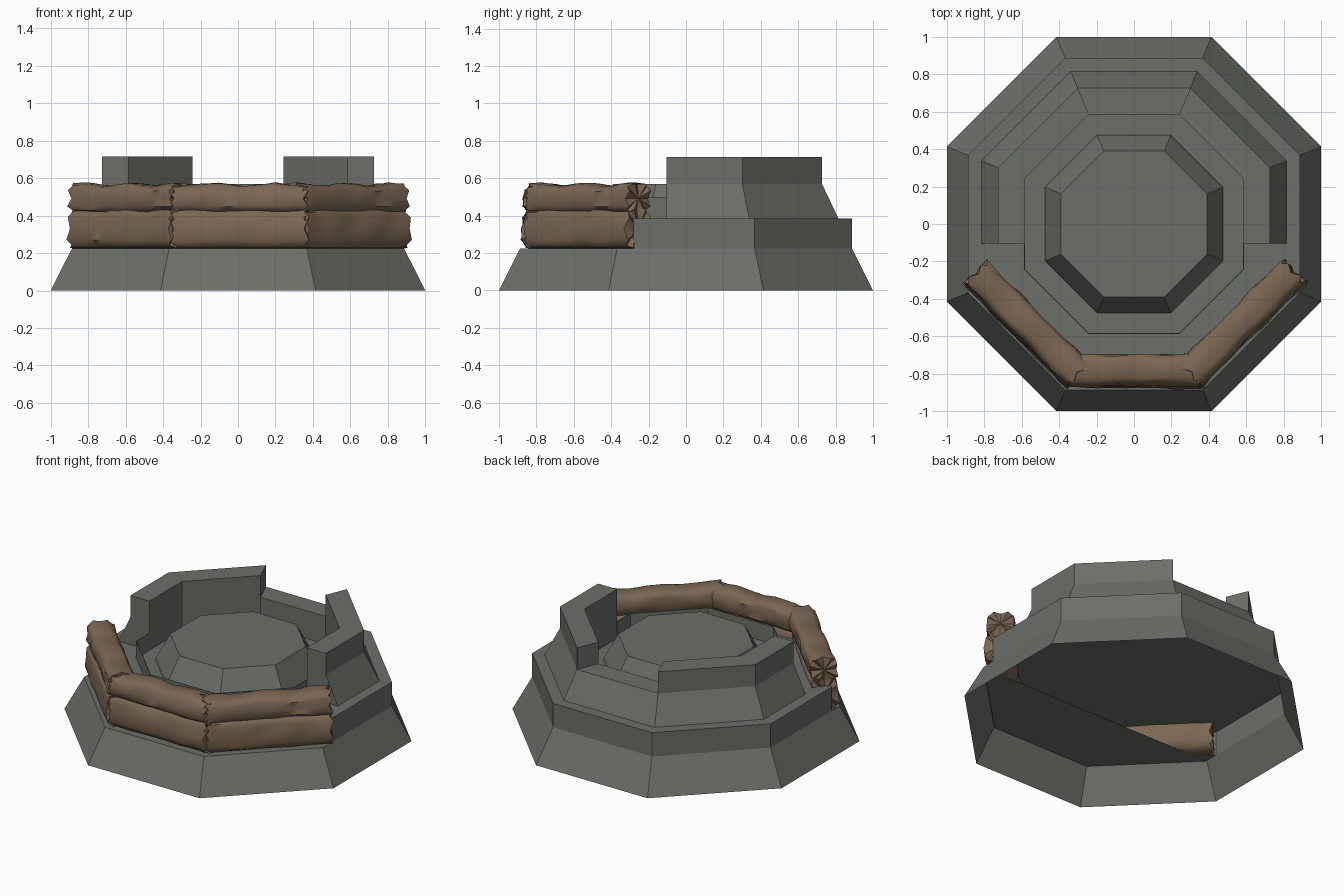
import bpy, bmesh, math, random
from mathutils import Vector, noise

if "Cube" in bpy.data.objects:
    bpy.data.objects.remove(bpy.data.objects["Cube"])

random.seed(4)

def material(name, rgb):
    m = bpy.data.materials.new(name)
    m.diffuse_color = (*rgb, 1)
    m.use_nodes = True
    m.node_tree.nodes["Principled BSDF"].inputs["Base Color"].default_value = m.diffuse_color
    return m

CONCRETE = material("concrete_grey", (0.15, 0.16, 0.14))
BURLAP = material("burlap_brown", (0.20, 0.135, 0.088))
TAN = math.tan(math.pi / 8)

def finish(bm, name, mat):
    bmesh.ops.remove_doubles(bm, verts=bm.verts, dist=1e-4)
    bmesh.ops.recalc_face_normals(bm, faces=bm.faces)
    me = bpy.data.meshes.new(name)
    bm.to_mesh(me)
    bm.free()
    me.materials.append(mat)
    ob = bpy.data.objects.new(name, me)
    bpy.context.collection.objects.link(ob)
    return ob

def bridge(bm, a, b):
    n = len(a)
    for i in range(n):
        bm.faces.new((a[i], a[(i + 1) % n], b[(i + 1) % n], b[i]))

def octagon(bm, z, apothem, front=None):
    """Octagon ring; the three front sides can sit at their own distance."""
    d = [front if front and i in (5, 6, 7) else apothem for i in range(8)]
    ring = []
    c = math.sqrt(0.5)
    for i in range(8):
        j = (i + 1) % 8
        p, q = (d[i] - d[j] * c) * 2, (d[j] - d[i] * c) * 2
        a, b = i * math.pi / 4, (i + 1) * math.pi / 4
        ring.append(bm.verts.new((p * math.cos(a) + q * math.cos(b),
                                  p * math.sin(a) + q * math.sin(b), z)))
    return ring

def stack(name, levels):
    bm = bmesh.new()
    rings = [octagon(bm, *r) for r in levels]
    for lo, hi in zip(rings, rings[1:]):
        bridge(bm, lo, hi)
    bm.faces.new(rings[-1])
    bmesh.ops.dissolve_degenerate(bm, dist=1e-4, edges=bm.edges)
    finish(bm, name, CONCRETE)

# Octagonal body, open below, with a flat deck; raised gun platform on it
stack("emplacement_body", ((0, 1.0), (0.225, 0.887), (0.225, 0.887, 0.825),
                           (0.385, 0.887, 0.825)))
stack("raised_platform", ((0.385, 0.475), (0.41, 0.47), (0.57, 0.39)))

# Flat shelf under the sandbags
bm = bmesh.new()
a = 0.885
bm.faces.new([bm.verts.new((x, y, 0.219)) for x, y in
              ((-a, -a * TAN), (-a * TAN, -a), (a * TAN, -a), (a, -a * TAN))])
finish(bm, "front_shelf", CONCRETE)

# Walls: a section of (apothem, height) swept through mapped stations
def wall(name, section, stations):
    bm = bmesh.new()
    loops = [[bm.verts.new((*f(d), z)) for d, z in section] for f in stations]
    for p, q in zip(loops, loops[1:]):
        bridge(bm, p, q)
    bm.faces.new(loops[0])
    bm.faces.new(loops[-1])
    finish(bm, name, CONCRETE)

TALL = [(0.815, 0.385), (0.727, 0.57), (0.727, 0.715), (0.585, 0.715), (0.585, 0.385)]
LOW = [(0.815, 0.385), (0.727, 0.57), (0.585, 0.57), (0.585, 0.385)]
RIM = [(0.587, 0.385), (0.587, 0.5), (0.583, 0.5), (0.583, 0.385)]
for side, s in (("right", 1), ("left", -1)):
    wall(side + "_parapet", TALL, [
        lambda d, s=s: (s * d, -0.105),
        lambda d, s=s: (s * d, d * TAN),
        lambda d, s=s: (s * d * TAN, d)])
wall("back_parapet", LOW, [lambda d: (d * TAN, d), lambda d: (-d * TAN, d)])
wall("front_rim", RIM, [
    lambda d: (-d, -0.105), lambda d: (-d, -d * TAN), lambda d: (-d * TAN, -d),
    lambda d: (d * TAN, -d), lambda d: (d, -d * TAN), lambda d: (d, -0.105)])

# Lumpy sandbag row along one octagon side, with ragged ends
def sandbags(name, angle, t0, t1, z0, z1, d0, d1, lean):
    normal = Vector((math.cos(angle), math.sin(angle), 0))
    along = Vector((-math.sin(angle), math.cos(angle), 0))
    steps, sides = 14, 16
    bm = bmesh.new()
    loops = []
    phase = random.random() * 6
    for i in range(steps + 1):
        u = i / steps
        end = i in (0, steps)
        loop = []
        sag = 0.007 * math.sin(u * 14 + phase)
        for k in range(sides):
            w = 2 * math.pi * k / sides
            cx, cz = math.cos(w), math.sin(w)
            px = math.copysign(abs(cx) ** 0.62, cx)
            pz = math.copysign(abs(cz) ** 0.62, cz)
            lump = noise.noise(Vector((u * 5 + phase * 7, cx * 1.4, cz * 2.2)))
            d = (d0 + d1) / 2 + px * ((d1 - d0) / 2 + 0.016 * lump)
            d -= lean * (pz + 1) / 2
            z = (z0 + z1) / 2 + pz * (z1 - z0) / 2
            if pz > 0:
                z += (sag + random.uniform(-0.004, 0.004)) * pz
            t = t0 + (t1 - t0) * u
            if end:
                t += (1 if i else -1) * (0.014 if k % 2 else -0.012)
            else:
                t += random.uniform(-0.012, 0.012)
            co = normal * d + along * t
            loop.append(bm.verts.new((co.x, co.y, z)))
        loops.append(loop)
    for p, q in zip(loops, loops[1:]):
        bridge(bm, p, q)
    # bag ends
    for loop in (loops[0], loops[-1]):
        hub = bm.verts.new(sum((v.co for v in loop), Vector()) / sides)
        for k in range(sides):
            bm.faces.new((loop[k], loop[(k + 1) % sides], hub))
    ob = finish(bm, name, BURLAP)
    for p in ob.data.polygons:
        p.use_smooth = True
    bpy.ops.object.select_all(action='DESELECT')
    ob.select_set(True)
    bpy.context.view_layer.objects.active = ob
    bpy.ops.object.shade_smooth_by_angle(angle=math.radians(50))

for label, deg, t0, t1 in (("left", 225, -0.41, 0.36), ("front", 270, -0.355, 0.365),
                           ("right", 315, -0.35, 0.425)):
    ang = math.radians(deg)
    sandbags(label + "_sandbags_lower", ang, t0, t1, 0.222, 0.44, 0.71, 0.88, 0.012)
    sandbags(label + "_sandbags_upper", ang, t0, t1 - 0.005, 0.415, 0.568, 0.70, 0.868, 0.008)
